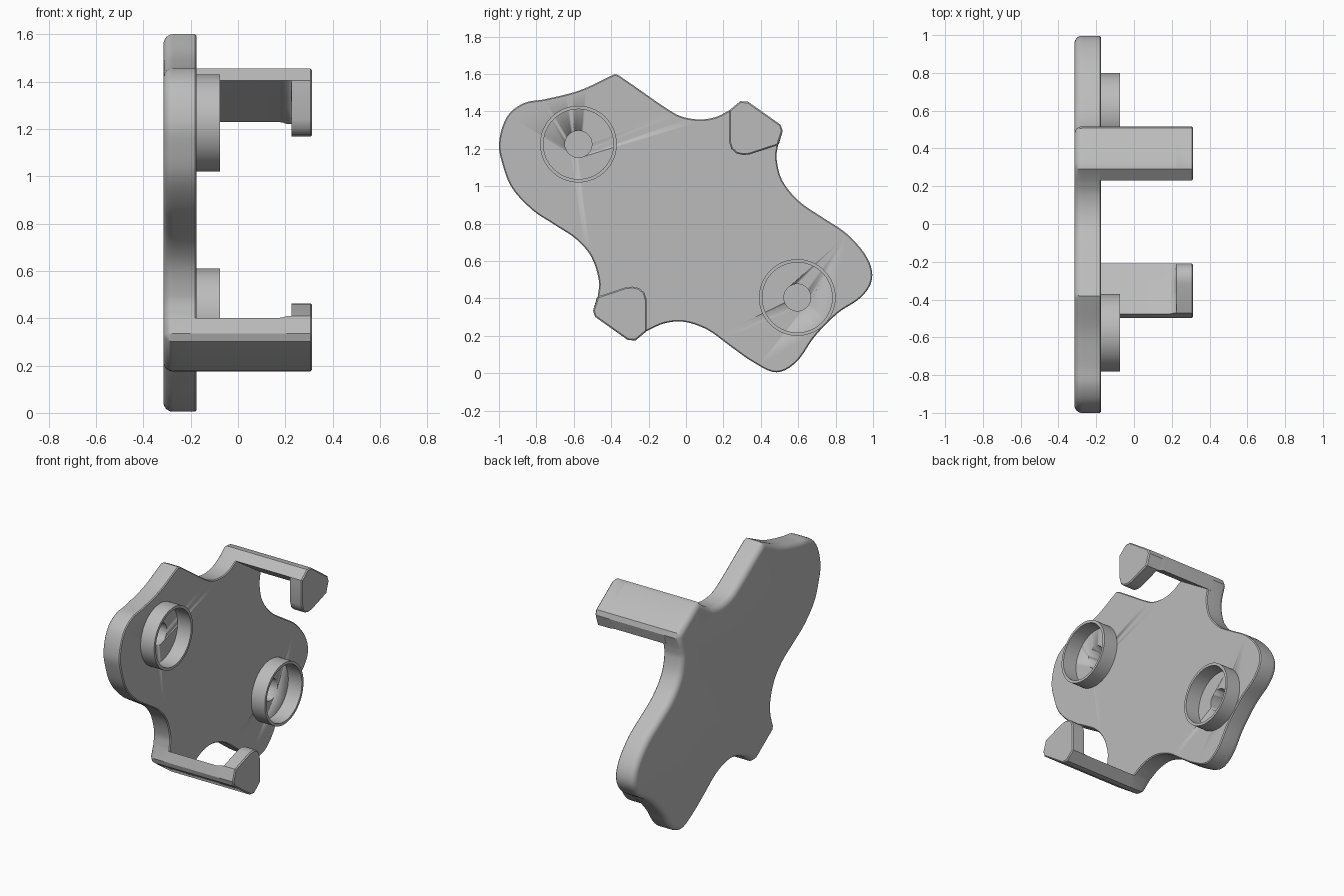
import bpy, bmesh, math
from mathutils import Vector
from mathutils.geometry import interpolate_bezier

if "Cube" in bpy.data.objects:
    bpy.data.objects.remove(bpy.data.objects["Cube"])

grey = bpy.data.materials.new("grey plastic")
grey.diffuse_color = (0.5, 0.5, 0.5, 1)
grey.use_nodes = True
grey.node_tree.nodes["Principled BSDF"].inputs["Base Color"].default_value = grey.diffuse_color


def V(pts):
    return [Vector(p) for p in pts]


def smooth_chain(pts, n=6):
    """Smooth open curve through the given points."""
    p = V(pts)
    out = []
    tan = [(p[min(i + 1, len(p) - 1)] - p[max(i - 1, 0)]).normalized() for i in range(len(p))]
    for i in range(len(p) - 1):
        a, b = p[i], p[i + 1]
        d = (b - a).length / 3
        out += [Vector(q[:2]) for q in interpolate_bezier(
            a.to_3d(), (a + tan[i] * d).to_3d(), (b - tan[i + 1] * d).to_3d(), b.to_3d(), n)][:-1]
    return out + [p[-1]]


def inset(pts, d):
    """Move a counter-clockwise outline inward by d."""
    out = []
    for i, p in enumerate(pts):
        e1 = (p - pts[i - 1]).normalized()
        e2 = (pts[(i + 1) % len(pts)] - p).normalized()
        n1, n2 = Vector((-e1.y, e1.x)), Vector((-e2.y, e2.x))
        out.append(p + (n1 + n2) * (d / max(0.4, 1 + n1.dot(n2))))
    return out


def loft(name, rings, closed=False):
    """Skin (x, outline) rings; cap the ends, or join last to first."""
    bm = bmesh.new()
    loops = [[bm.verts.new((x, p[0], p[1])) for p in pts] for x, pts in rings]
    pairs = list(zip(loops, loops[1:]))
    if closed:
        pairs.append((loops[-1], loops[0]))
    else:
        bm.faces.new(loops[0])
        bm.faces.new(loops[-1])
    for a, b in pairs:
        for i in range(len(a)):
            j = (i + 1) % len(a)
            bm.faces.new((a[i], a[j], b[j], b[i]))
    bmesh.ops.recalc_face_normals(bm, faces=bm.faces)
    me = bpy.data.meshes.new(name)
    bm.to_mesh(me)
    bm.free()
    me.materials.append(grey)
    ob = bpy.data.objects.new(name, me)
    bpy.context.collection.objects.link(ob)
    bpy.ops.object.select_all(action='DESELECT')
    ob.select_set(True)
    bpy.context.view_layer.objects.active = ob
    bpy.ops.object.shade_smooth_by_angle(angle=math.radians(32))
    return ob


def turn(pts):
    """Half turn about the plate centre."""
    return [Vector((0.02 - p[0], 1.63 - p[1])) for p in pts]


def circle(c, r, n=64):
    return [Vector((c[0] + r * math.cos(2 * math.pi * i / n),
                    c[1] + r * math.sin(2 * math.pi * i / n))) for i in range(n)]


# Plate outline, counter-clockwise in (y, z)
arm_corner = V([(-.497, .335), (-.487, .302), (-.312, .178), (-.27, .175)])
left = smooth_chain([(-.405, 1.588), (-.57, 1.512), (-.755, 1.465), (-.865, 1.445), (-.955, 1.375),
                     (-1, 1.23), (-.98, 1.115), (-.93, .99), (-.82, .872), (-.7, .792), (-.585, .715),
                     (-.505, .62), (-.465, .49), (-.472, .41)])
right = smooth_chain([(-.21, .225), (-.115, .267), (-.01, .275), (.115, .232), (.24, .142), (.366, .055),
                      (.485, .005), (.59, .06), (.687, .195), (.81, .32), (.94, .41), (.995, .505),
                      (.97, .615), (.863, .743), (.735, .83), (.607, .918), (.515, 1.03),
                      (.484, 1.15), (.492, 1.22)])
top = smooth_chain([(.23, 1.405), (.16, 1.37), (.07, 1.357), (-.03, 1.375), (-.11, 1.42),
                    (-.23, 1.503), (-.355, 1.59)])
outline = left + arm_corner + right + turn(arm_corner) + top + V([(-.38, 1.6)])

# Plate with a rounded back edge and a crisp front edge
R = 0.04
rings = []
for k in range(7):
    a = k / 6 * math.pi / 2
    rings.append((-.315 + R * (1 - math.sin(a)), inset(outline, R * (1 - math.cos(a)))))
rings = rings[::-1] + [(-.181, outline), (-.175, inset(outline, .006))]
plate = loft("plate", rings)

# Round collars, each around a blind hole in the plate
for i, c in enumerate([(-.575, 1.225), (.595, .405)]):
    outer, inner = circle(c, .205), circle(c, .187)
    loft(f"collar_{i}", [(-.185, outer), (-.075, outer), (-.075, inner), (-.185, inner)], closed=True)
    cutter = loft(f"hole_cutter_{i}", [(-.275, circle(c, .072, 32)), (-.1, circle(c, .072, 32))])
    cutter.hide_render = True
    cutter.hide_viewport = True
    mod = plate.modifiers.new(f"hole_{i}", 'BOOLEAN')
    mod.operation = 'DIFFERENCE'
    mod.solver = 'EXACT'
    mod.object = cutter

# Hooked arms: the profile is trimmed to a thin bar, then flares through a fillet into the hook
hook = V([(-.21, .225), (-.21, .39), (-.222, .43), (-.25, .455), (-.285, .463), (-.32, .46),
          (-.472, .41)]) + arm_corner
base = hook[0]
along = (Vector((-.475, .40)) - base).normalized()
normal = Vector((along.y, -along.x))


def trimmed(h):
    return [p - normal * max(0, (p - base).dot(normal) - h) for p in hook]


sections = [(-.2, trimmed(0))]
for k in range(7):
    a = k / 6 * math.pi / 2
    sections.append((.175 + .05 * math.sin(a), trimmed(.05 * (1 - math.cos(a)))))
sections += [(.225, hook), (.306, hook), (.313, inset(hook, .007))]
loft("lower_arm", sections)
loft("upper_arm", [(x, turn(p)) for x, p in sections])
